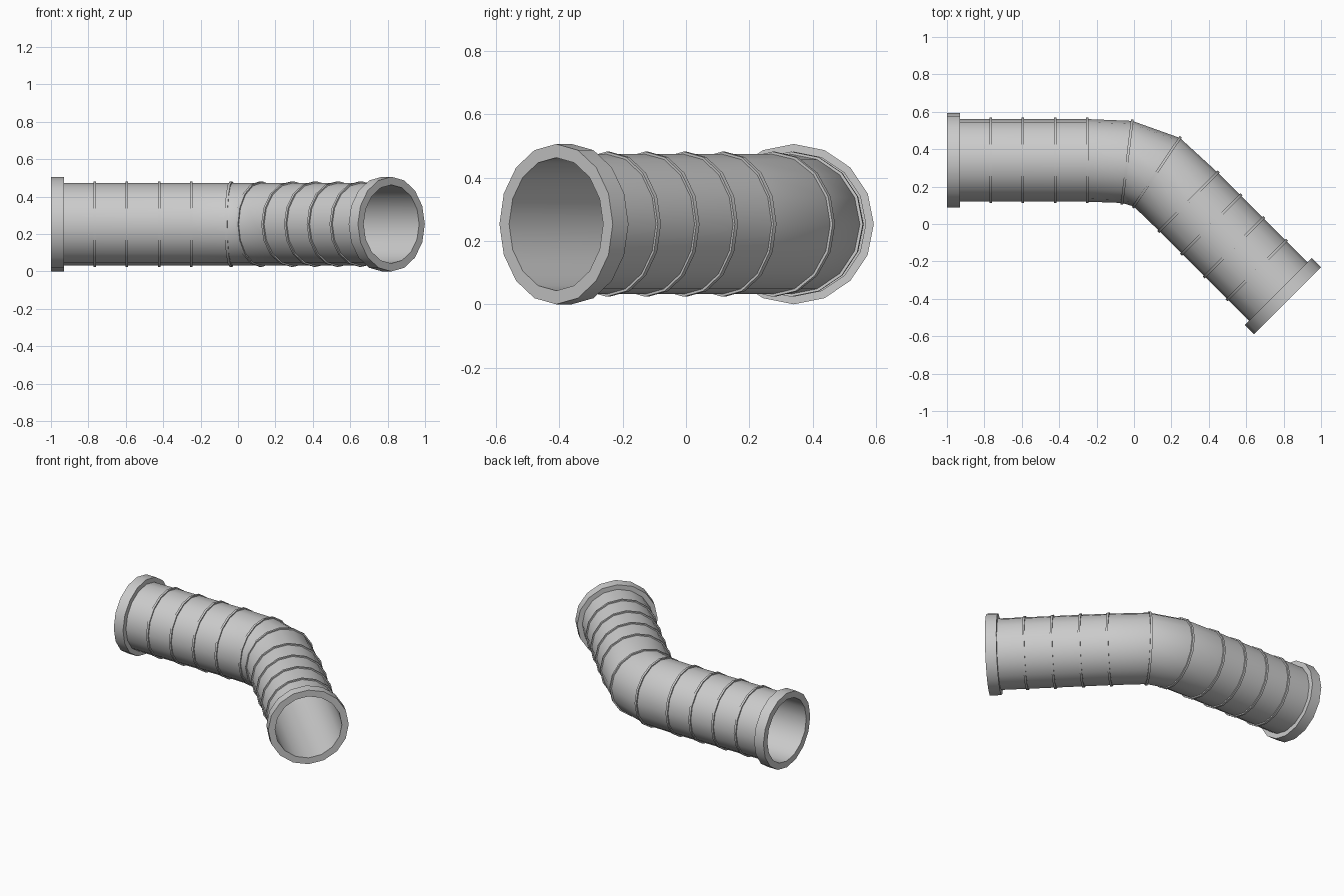
import bpy, bmesh
from math import sin, cos, radians, tau
from mathutils import Vector

if "Cube" in bpy.data.objects:
    bpy.data.objects.remove(bpy.data.objects["Cube"])

SIDES = 16
Z = 0.253                      # axis height
R_FLANGE, R_RIB, R_PIPE, R_BORE = 0.253, 0.229, 0.221, 0.21
RIB_W, FLANGE_W = 0.014, 0.07

START = Vector((-1.0, 0.34, Z))
END = Vector((0.82, -0.41, Z))


def heading(angle):
    a = radians(angle)
    return Vector((cos(a), sin(a), 0))


def loft(name, stations):
    """Skin 16-sided circles (centre, heading, radius) into a closed loop of bands."""
    bm = bmesh.new()
    rings = []
    for c, ang, r in stations:
        d = heading(ang)
        side = Vector((-d.y, d.x, 0))
        rings.append([bm.verts.new(c + side * (r * cos(tau * i / SIDES))
                                   + Vector((0, 0, r * sin(tau * i / SIDES))))
                      for i in range(SIDES)])
    for k, a in enumerate(rings):
        b = rings[(k + 1) % len(rings)]
        for i in range(SIDES):
            j = (i + 1) % SIDES
            bm.faces.new((a[i], a[j], b[j], b[i]))
    bmesh.ops.recalc_face_normals(bm, faces=bm.faces)
    me = bpy.data.meshes.new(name)
    bm.to_mesh(me)
    bm.free()
    ob = bpy.data.objects.new(name, me)
    bpy.context.collection.objects.link(ob)
    bpy.ops.object.select_all(action='DESELECT')
    ob.select_set(True)
    bpy.context.view_layer.objects.active = ob
    bpy.ops.object.shade_smooth_by_angle(angle=radians(30))
    return ob


# Rib positions: straight run, two bend joints, angled run
ribs = [(Vector((x, 0.34, Z)), 0) for x in (-0.766, -0.594, -0.422, -0.25)]
ribs += [(Vector((-0.037, 0.332, Z)), -7), (Vector((0.122, 0.277, Z)), -34)]
ribs += [(END - heading(-45) * d, -45) for d in (0.748, 0.576, 0.404, 0.232)]

# Pipe body with end flanges and open bore
s_in = START + heading(0) * FLANGE_W
e_in = END - heading(-45) * FLANGE_W
outer = [(START, 0, R_FLANGE), (s_in, 0, R_FLANGE), (s_in, 0, R_PIPE)]
outer += [(c, a, R_PIPE) for c, a in ribs[3:7]]
outer += [(e_in, -45, R_PIPE), (e_in, -45, R_FLANGE), (END, -45, R_FLANGE)]
bore = [(END, -45, R_BORE)]
bore += [(c, a, R_BORE) for c, a in reversed(ribs[3:7])]
bore += [(START, 0, R_BORE)]
loft("pipe_body", outer + bore)

# Raised ribs
for n, (c, a) in enumerate(ribs):
    h = heading(a) * (RIB_W / 2)
    loft(f"rib_{n + 1}", [(c - h, a, R_RIB), (c + h, a, R_RIB),
                          (c + h, a, R_PIPE - 0.005), (c - h, a, R_PIPE - 0.005)])
